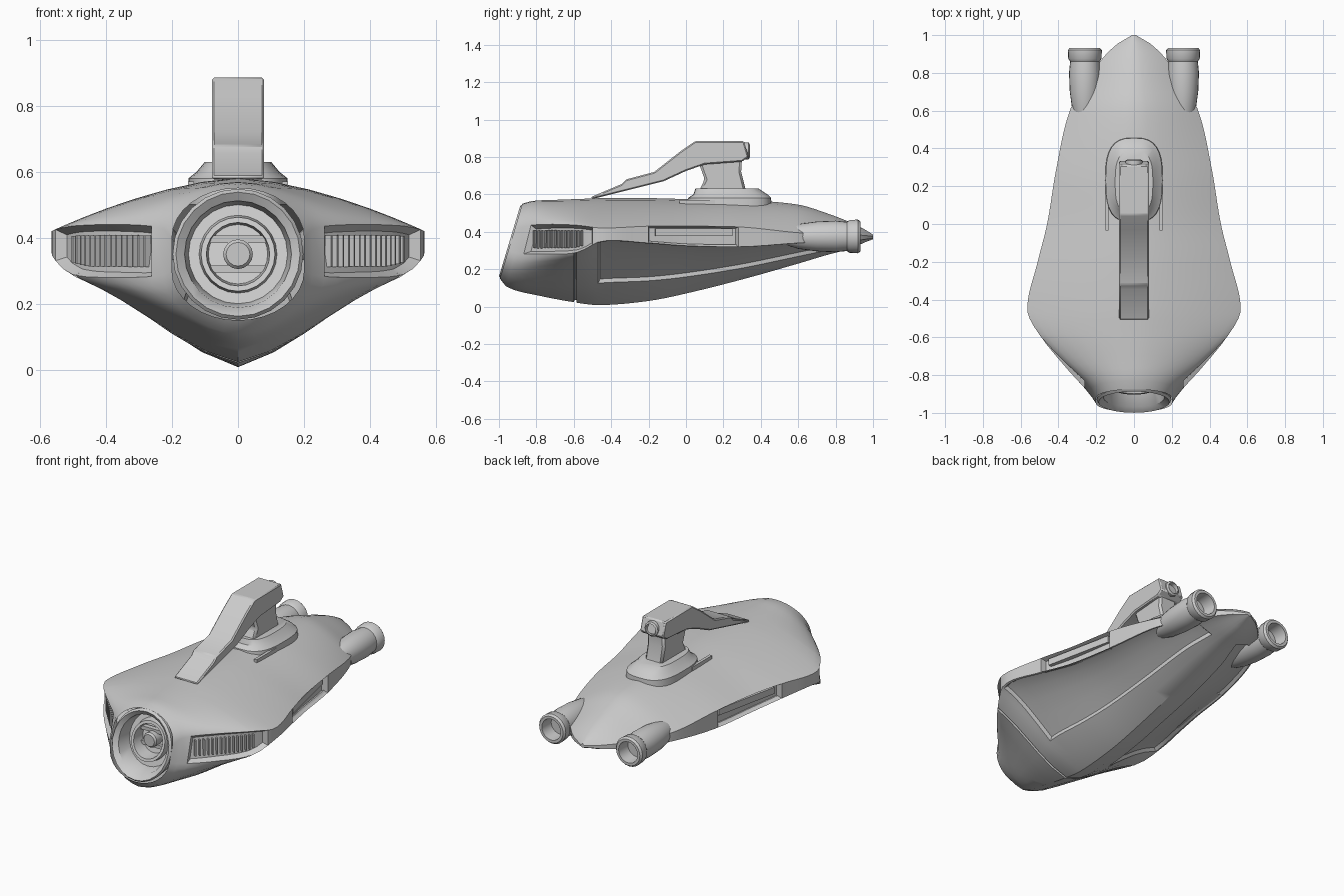
import bpy, bmesh, math
from mathutils import Matrix

cube = bpy.data.objects.get("Cube")
if cube:
    bpy.data.objects.remove(cube, do_unlink=True)

GREY = (0.6, 0.6, 0.6, 1)
grey = bpy.data.materials.new("light_grey")
grey.use_nodes = True
grey.diffuse_color = GREY
grey.node_tree.nodes["Principled BSDF"].inputs["Base Color"].default_value = GREY


def finish(name, bm, angle=35, bevel=0, recalc=True):
    """Turn a bmesh into a shaded object with the hull colour."""
    if recalc:
        bmesh.ops.recalc_face_normals(bm, faces=bm.faces)
    mesh = bpy.data.meshes.new(name)
    bm.to_mesh(mesh)
    bm.free()
    mesh.materials.append(grey)
    ob = bpy.data.objects.new(name, mesh)
    bpy.context.collection.objects.link(ob)
    for other in bpy.context.selected_objects:
        other.select_set(False)
    ob.select_set(True)
    bpy.context.view_layer.objects.active = ob
    bpy.ops.object.shade_smooth_by_angle(angle=math.radians(angle))
    if bevel:
        mod = ob.modifiers.new("edge_bevel", "BEVEL")
        mod.width = bevel
        mod.segments = 1
    return ob


def loft(bm, rings):
    """Join rings of points with quads and cap both ends."""
    loops = [[bm.verts.new(p) for p in ring] for ring in rings]
    n = len(loops[0])
    for a, b in zip(loops, loops[1:]):
        for j in range(n):
            bm.faces.new((a[j], a[(j + 1) % n], b[(j + 1) % n], b[j]))
    bm.faces.new(loops[0])
    bm.faces.new(loops[-1][::-1])


def lathe(name, profile, centre, shear=0, sides=24):
    """Spin (radius, y) points about a lengthwise axis."""
    cx, cz = centre
    rings = []
    for r, y in profile:
        ring = []
        for i in range(sides):
            a = math.tau * i / sides
            dz = r * math.cos(a)
            ring.append((cx + r * math.sin(a), y + shear * dz, cz + dz))
        rings.append(ring)
    bm = bmesh.new()
    loft(bm, rings)
    return finish(name, bm)


def prism(name, outline, half, bevel=0.0):
    """Extrude a (y, z) side outline across the width."""
    bm = bmesh.new()
    loft(bm, [[(x, y, z) for y, z in outline] for x in (-half, half)])
    return finish(name, bm, 25, bevel)


def box(name, centre, size, turn=0):
    bm = bmesh.new()
    bmesh.ops.create_cube(bm, size=1)
    bmesh.ops.transform(bm, verts=bm.verts, matrix=Matrix.Translation(centre)
                        @ Matrix.Rotation(turn, 4, "Z") @ Matrix.Diagonal((*size, 1)))
    return finish(name, bm)


# Hull stations: y, half width, top, band top, band bottom, keel, roundness
STATIONS = [
    (-.935, .2, .55, .4, .3, .15, 1),
    (-.88, .235, .565, .43, .285, .1, .8),
    (-.75, .36, .57, .44, .28, .06, .4),
    (-.58, .505, .575, .435, .29, .02, .1),
    (-.45, .565, .58, .42, .35, .008, 0),
    (-.2, .51, .58, .43, .34, .03, 0),
    (0, .46, .575, .43, .325, .07, 0),
    (.3, .41, .57, .425, .32, .145, 0),
    (.6, .34, .545, .395, .34, .23, 0),
    (.75, .25, .5, .39, .345, .275, 0),
    (.88, .165, .45, .385, .35, .31, 0),
    (.96, .08, .41, .38, .36, .345, 0),
    (1, .01, .385, .375, .365, .36, 0),
]


def station(y):
    """Smoothly interpolate the hull measures at y."""
    last = len(STATIONS) - 1
    i = max(k for k in range(last) if STATIONS[k][0] <= y + 1e-6)
    p, q = STATIONS[i], STATIONS[i + 1]
    before, after = STATIONS[max(i - 1, 0)], STATIONS[min(i + 2, last)]
    span = q[0] - p[0]
    t = (y - p[0]) / span
    out = []
    for k in range(1, len(p)):
        m0 = (q[k] - before[k]) / (q[0] - before[0]) * span
        m1 = (after[k] - p[k]) / (after[0] - p[0]) * span
        out.append(p[k] + t * t * (3 - 2 * t) * (q[k] - p[k])
                   + t * (1 - t) ** 2 * m0 - t * t * (1 - t) * m1)
    return out


N = 8  # divisions from centre line to edge


def section(y):
    """Closed cross-section: crown, upright edge band, keel."""
    w, top, hi, lo, keel, k = station(y)
    k = min(1, max(0, k))
    lean = .3 * min(1, max(0, (-.6 - y) / .3))
    us = [math.sin(math.pi / 2 * i / N) for i in range(N + 1)]
    half = []
    for u in us:
        arc = math.sqrt(max(0, 1 - u * u))
        half.append((w * u, hi + (top - hi) * ((1 - k) * (1 - u ** 1.6) + k * arc)))
    for u in reversed(us):
        arc = math.sqrt(max(0, 1 - u * u))
        flare = .275 * (1 + math.cos(math.pi * u)) + .45 * (1 - u)
        half.append((w * u, lo - (lo - keel) * ((1 - k) * flare + k * arc)))
    ring = half + [(-x, z) for x, z in half[-2:0:-1]]
    return [(x, y + lean * (z - .35), z) for x, z in ring]


# Hull with lamp, side slot, belly and seam recesses
breaks = [-.935, -.85, -.6, -.585, -.5, -.47, -.2, .28, .78, 1]
ys = [breaks[0]]
for a, b in zip(breaks, breaks[1:]):
    steps = math.ceil((b - a) / .045)
    ys += [a + (b - a) * i / steps for i in range(1, steps + 1)]
bm = bmesh.new()
loops = [[bm.verts.new(p) for p in section(y)] for y in ys]
count = len(loops[0])
lamp, slot, belly, seam = [], [], [], []
for a, b, y0, y1 in zip(loops, loops[1:], ys, ys[1:]):
    mid = (y0 + y1) / 2
    for j in range(count):
        f = bm.faces.new((a[j], a[(j + 1) % count], b[(j + 1) % count], b[j]))
        col = min(j, count - 1 - j)
        if col == N and -.85 < mid < -.5:
            lamp.append(f)
        elif col == N and -.2 < mid < .28:
            slot.append(f)
        elif N + 2 <= col <= N + 6 and -.47 < mid < .78:
            belly.append(f)
        elif col > N and -.6 < mid < -.585:
            seam.append(f)
bm.faces.new(loops[-1][::-1])
bm.normal_update()
for faces, rim, depth in ((lamp, .018, -.03), (slot, .01, -.035),
                          (belly, .012, -.018), (seam, .003, -.012)):
    bmesh.ops.inset_region(bm, faces=faces, thickness=rim, depth=depth,
                           use_even_offset=True, use_boundary=True)
finish("hull", bm, 32, recalc=False)

# Nose ring and recessed nozzle
lathe("nose_ring", [(.12, -.74), (.18, -.76), (.198, -.93), (.188, -.943),
                    (.162, -.92), (.15, -.83), (.118, -.83), (.112, -.87),
                    (.096, -.87), (.09, -.79), (.01, -.79)], (0, .35), .3)
lathe("nose_core", [(.01, -.76), (.045, -.76), (.045, -.85), (.036, -.86),
                    (.01, -.86)], (0, .35), 0, 16)
for z in (.305, .395):
    box("nozzle_slat", (0, -.805, z), (.17, .03, .022))

# Parts repeated on both sides
for side, label in ((1, "left"), (-1, "right")):
    for i in range(15):
        y = -.81 + .018 * i
        w, top, hi, lo, keel, k = station(y)
        y_lean = y + .3 * min(1, max(0, (-.6 - y) / .3)) * ((hi + lo) / 2 - .35)
        box(label + "_lamp_rib", (side * (w - .027), y_lean, (hi + lo) / 2),
            (.022, .007, (hi - lo) * .6), side * -.6)
    box(label + "_slot_bar", (side * .425, .04, .397), (.035, .42, .04), side * .21)
    lathe(label + "_engine", [(.004, .43), (.035, .5), (.066, .6), (.08, .7),
                              (.084, .8), (.078, .86), (.088, .875), (.09, .92),
                              (.08, .932), (.064, .932), (.058, .85), (.004, .85)],
          (side * .26, .375))
    box(label + "_mount_prong", (side * .143, .06, .553), (.018, .19, .035))

# Rounded mount under the grip
rings = []
for z, half, y0, y1 in ((.5, .155, 0, .46), (.58, .15, .01, .455),
                        (.6, .125, .04, .435), (.63, .1, .05, .39)):
    ring = []
    for i in range(32):
        c, s = math.cos(math.tau * i / 32), math.sin(math.tau * i / 32)
        ring.append((half * math.copysign(abs(c) ** .7, c),
                     (y0 + y1) / 2 + (y1 - y0) / 2 * math.copysign(abs(s) ** .7, s), z))
    rings.append(ring)
bm = bmesh.new()
loft(bm, rings)
finish("grip_mount", bm)

# Grip leg, swept arm and rear socket
prism("grip_leg", [(.06, .6), (.1, .68), (.075, .75), (.08, .8), (.3, .8),
                   (.295, .72), (.325, .6)], .058, .012)
prism("grip_arm", [(-.51, .585), (-.345, .655), (-.32, .68), (-.17, .72),
                   (-.03, .83), (.05, .885), (.31, .885), (.335, .8),
                   (.3, .775), (.1, .76), (0, .725), (-.12, .67),
                   (-.3, .625), (-.5, .575)], .079, .014)
lathe("grip_socket", [(.01, .27), (.045, .28), (.045, .335), (.034, .342),
                      (.028, .3), (.01, .3)], (0, .832), 0, 12)
